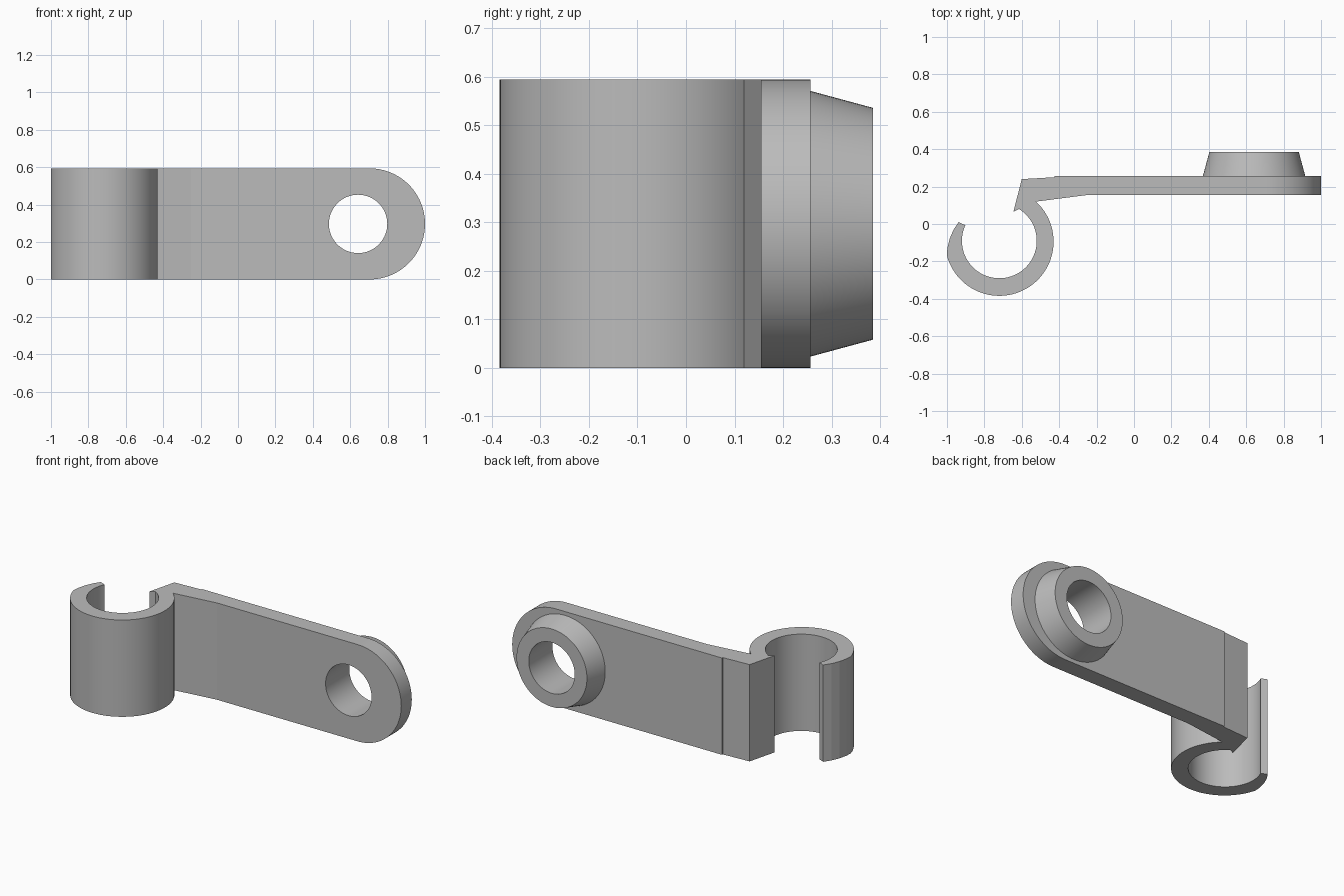
import bpy, bmesh, math
from mathutils import Matrix, Vector

cube = bpy.data.objects.get("Cube")
if cube:
    bpy.data.objects.remove(cube, do_unlink=True)

HEIGHT = 0.594
MID = HEIGHT / 2
HOLE_X = 0.642

grey = bpy.data.materials.new("grey plastic")
grey.use_nodes = True
colour = (0.5, 0.5, 0.5, 1)
grey.diffuse_color = colour
grey.node_tree.nodes["Principled BSDF"].inputs["Base Color"].default_value = colour


def arc(cx, cy, r, start, end, steps):
    angles = [math.radians(start + (end - start) * i / steps) for i in range(steps + 1)]
    return [(cx + r * math.cos(a), cy + r * math.sin(a)) for a in angles]


def finish(bm, name):
    bmesh.ops.recalc_face_normals(bm, faces=bm.faces)
    mesh = bpy.data.meshes.new(name)
    bm.to_mesh(mesh)
    bm.free()
    mesh.materials.append(grey)
    ob = bpy.data.objects.new(name, mesh)
    bpy.context.collection.objects.link(ob)
    return ob


def prism(name, points, direction):
    bm = bmesh.new()
    face = bm.faces.new([bm.verts.new(p) for p in points])
    out = bmesh.ops.extrude_face_region(bm, geom=[face])["geom"]
    verts = [v for v in out if isinstance(v, bmesh.types.BMVert)]
    bmesh.ops.translate(bm, verts=verts, vec=Vector(direction))
    return finish(bm, name)


def cone_along_y(name, r1, r2, y1, y2):
    bm = bmesh.new()
    place = Matrix.Translation((HOLE_X, (y1 + y2) / 2, MID)) @ Matrix.Rotation(-math.pi / 2, 4, 'X')
    bmesh.ops.create_cone(bm, cap_ends=True, segments=96, radius1=r1, radius2=r2,
                          depth=y2 - y1, matrix=place)
    return finish(bm, name)


def combine(target, tool, operation):
    mod = target.modifiers.new(tool.name, 'BOOLEAN')
    mod.object = tool
    mod.operation = operation
    mod.solver = 'EXACT'
    bpy.context.view_layer.objects.active = target
    bpy.ops.object.modifier_apply(modifier=mod.name)
    bpy.data.objects.remove(tool, do_unlink=True)


# Open clip ring, hooked lip and arm as one continuous plan profile
profile = [(1.0, 0.155), (-0.25, 0.155)]
profile += arc(-0.72, -0.094, 0.29, 47.5, -165, 60)
profile += [(-0.998, -0.13), (-0.986, -0.08), (-0.966, -0.033), (-0.938, 0.01)]
profile += arc(-0.72, -0.09, 0.2, -204.7, 58.3, 72)
profile += [(-0.645, 0.065), (-0.6, 0.24), (-0.425, 0.25), (-0.425, 0.257), (1.0, 0.257)]
body = prism("clip_and_arm", [(x, y, 0) for x, y in profile], (0, 0, HEIGHT))

# Round off the free end of the arm
outline = [(-1.2, -0.1), (0.703, -0.1)]
outline += arc(0.703, MID, MID, -90, 90, 48)
outline += [(0.703, HEIGHT + 0.1), (-1.2, HEIGHT + 0.1)]
rounder = prism("end_rounding", [(x, -0.6, z) for x, z in outline], (0, 1.2, 0))
combine(body, rounder, 'INTERSECT')

# Tapered boss on the back, then the through hole
combine(body, cone_along_y("boss", 0.289, 0.239, 0.2, 0.385), 'UNION')
combine(body, cone_along_y("hole", 0.156, 0.156, -0.1, 0.6), 'DIFFERENCE')

# Smooth curves with crisp edges
bpy.ops.object.select_all(action='DESELECT')
body.select_set(True)
bpy.context.view_layer.objects.active = body
bpy.ops.object.shade_smooth_by_angle(angle=math.radians(6))
